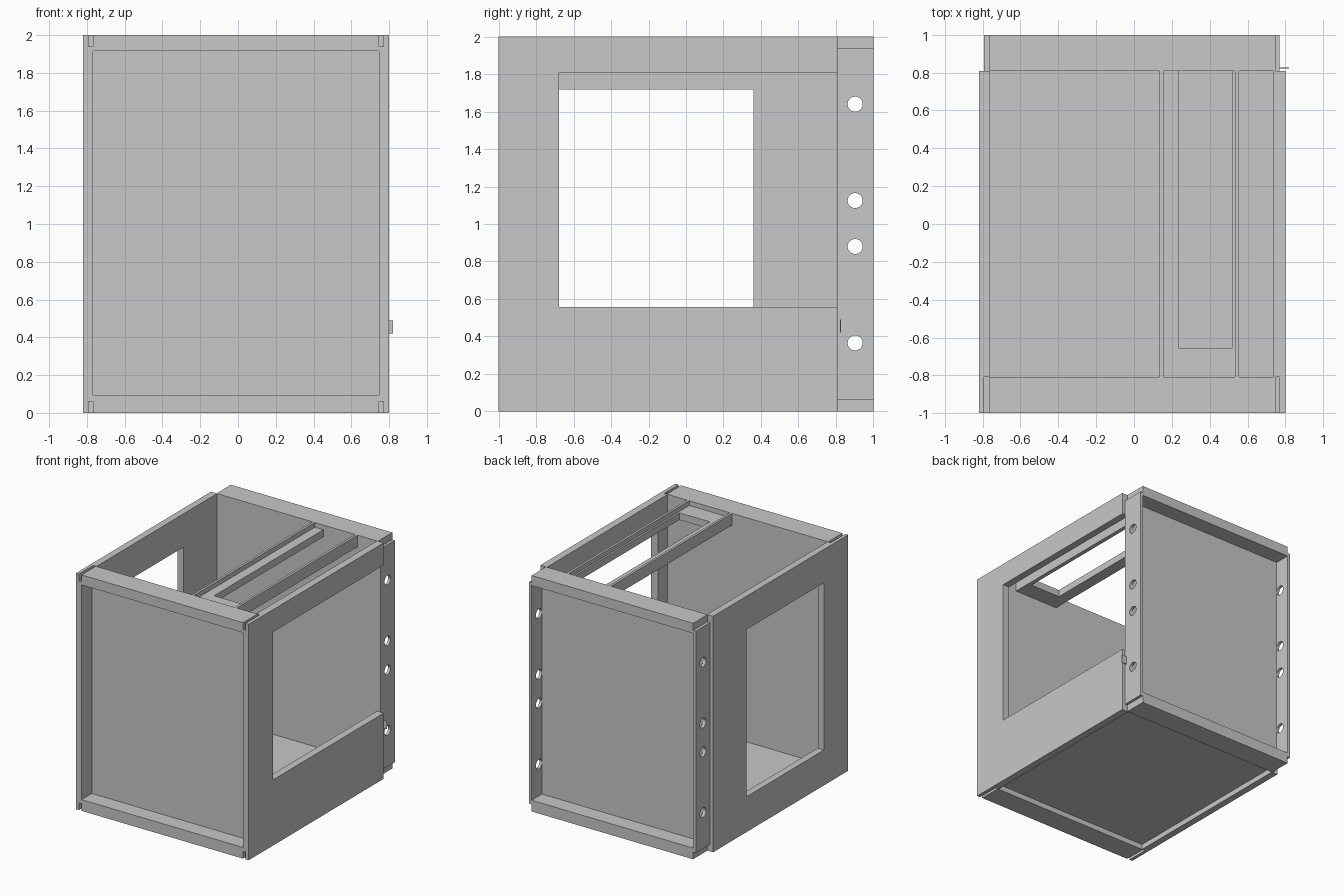
import bpy
import bmesh
from mathutils import Matrix, Vector

if "Cube" in bpy.data.objects:
    bpy.data.objects.remove(bpy.data.objects["Cube"], do_unlink=True)

GREY = (0.58, 0.58, 0.58, 1)
metal = bpy.data.materials.new("sheet_grey")
metal.use_nodes = True
metal.diffuse_color = GREY
metal.node_tree.nodes["Principled BSDF"].inputs["Base Color"].default_value = GREY


def finish(name, bm):
    mesh = bpy.data.meshes.new(name)
    bm.to_mesh(mesh)
    bm.free()
    mesh.materials.append(metal)
    obj = bpy.data.objects.new(name, mesh)
    bpy.context.collection.objects.link(obj)
    return obj


def box(name, x, y, z):
    """Box from three (min, max) ranges."""
    bm = bmesh.new()
    lo, hi = (Vector(c) for c in zip(x, y, z))
    size = Matrix.Diagonal((*(hi - lo), 1))
    bmesh.ops.create_cube(bm, size=1, matrix=Matrix.Translation((lo + hi) / 2) @ size)
    return finish(name, bm)


def drill(y, z, radius, x):
    """Cylinder cutter along x."""
    bm = bmesh.new()
    place = Matrix.Translation((x, y, z)) @ Matrix.Rotation(1.5708, 4, "Y")
    bmesh.ops.create_cone(bm, cap_ends=True, segments=32, radius1=radius,
                          radius2=radius, depth=0.2, matrix=place)
    return finish("hole_cutter", bm)


def cut(obj, cutters):
    """Subtract the cutters, bake the result and drop the cutters."""
    for c in cutters:
        c.hide_render = True
        mod = obj.modifiers.new("cut", "BOOLEAN")
        mod.operation, mod.solver, mod.object = "DIFFERENCE", "EXACT", c
    graph = bpy.context.evaluated_depsgraph_get()
    mesh = bpy.data.meshes.new_from_object(obj.evaluated_get(graph))
    obj.modifiers.clear()
    obj.data = mesh
    for c in cutters:
        bpy.data.objects.remove(c, do_unlink=True)


TRAY_X = (-0.767, 0.747)     # inside width of the end trays
OUTER_X = (-0.792, 0.77)     # outside width of the end trays
FLANGE_Z = (0.06, 1.94)      # height of the upright flanges
FULL_Z = (0, 2)
WALL = 0.808                 # inner face of the end panels
INNER_X = (-0.762, 0.738)

# Side walls, thinner beside the front tray, each with a window
left_wall = box("left_wall", (INNER_X[1], 0.80), (-1, WALL), FULL_Z)
cut(left_wall, [
    box("step_cutter", (0.6, OUTER_X[1]), (-1.1, -WALL), (-0.1, 2.1)),
    box("window_cutter", (0.6, 0.9), (-0.677, 0.9), (0.557, 1.81)),
])
right_wall = box("right_wall", (-0.82, INNER_X[0]), (-1, WALL), FULL_Z)
cut(right_wall, [
    box("step_cutter", (OUTER_X[0], -0.6), (-1.1, -WALL), (-0.1, 2.1)),
    box("window_cutter", (-0.9, -0.6), (-0.677, 0.36), (0.30, 1.717)),
])

# Front and back trays: recessed panel with four outward flanges
for name, s in (("front", -1), ("back", 1)):
    depth = sorted((s * WALL, s))
    panel_y = sorted((s * WALL, s * 0.863))
    box(name + "_panel", TRAY_X, panel_y, (0.05, 1.95))
    box(name + "_top_flange", TRAY_X, depth, (1.915, 2))
    box(name + "_bottom_flange", TRAY_X, depth, (0, 0.095))
    for side, i in (("right", 0), ("left", 1)):
        x = sorted((OUTER_X[i], TRAY_X[i]))
        flange = box(f"{name}_{side}_flange", x, depth, FLANGE_Z)
        if s > 0:
            cut(flange, [drill(0.903, z, 0.04, x[0])
                         for z in (0.365, 0.88, 1.125, 1.64)])

# Floor, raised a little above the bottom edges
box("floor", INNER_X, (-WALL, WALL), (0.045, 0.1))

# Channel across the open top: two rails and a thick slotted plate
for name, x in (("inner_rail", 0.135), ("outer_rail", 0.535)):
    box(name, (x, x + 0.02), (-WALL, WALL), (1.9, 2))
plate = box("channel_plate", (0.155, 0.535), (-WALL, WALL), (1.9, 1.96))
cut(plate, [box("slot_cutter", (0.235, 0.52), (-0.655, 0.9), (1.8, 2.1))])

# Small clip beside the back flange
box("clip", (0.77, 0.82), (0.822, 0.827), (0.42, 0.49))
